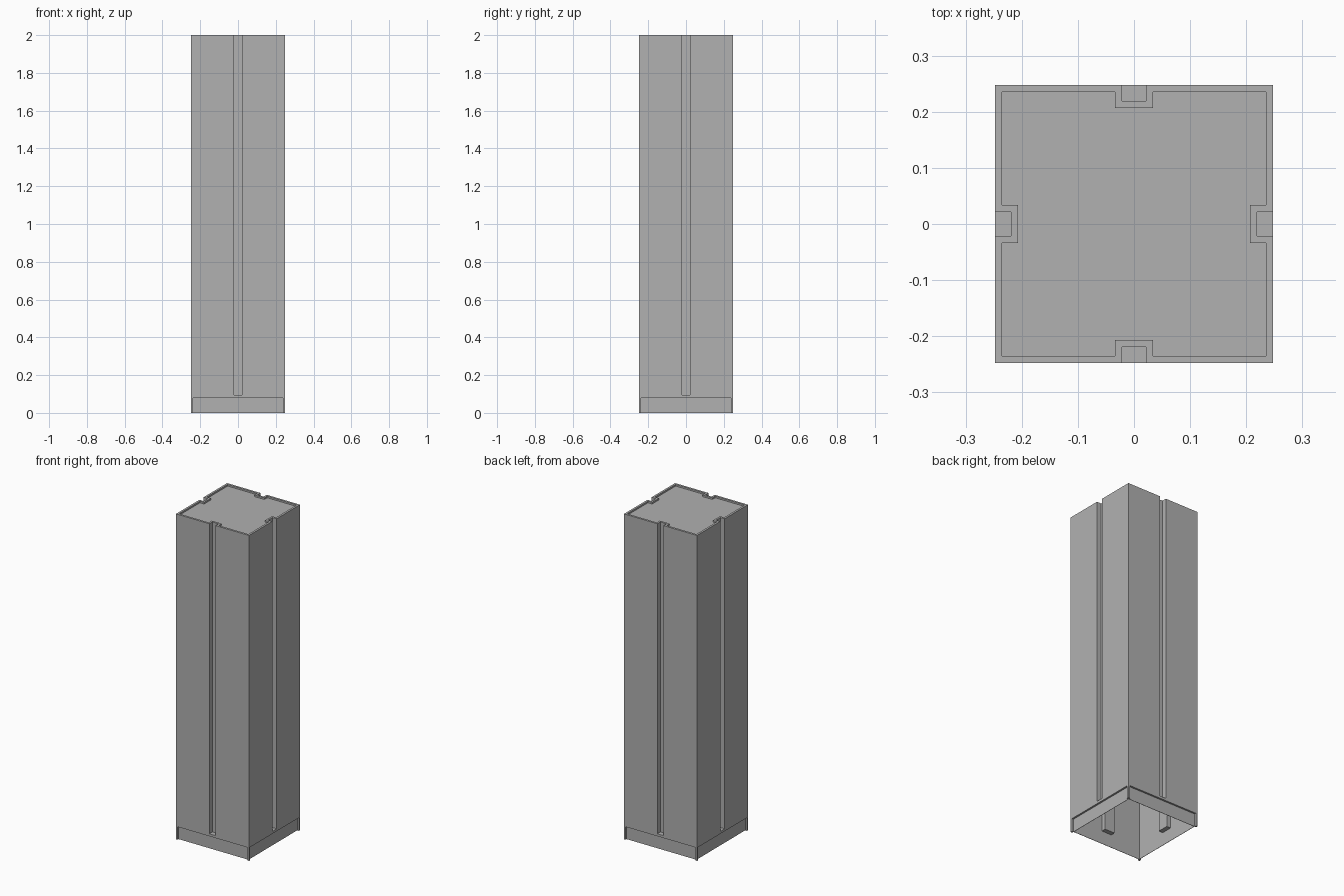
import bpy
import bmesh
from mathutils import Matrix, Vector

if "Cube" in bpy.data.objects:
    bpy.data.objects.remove(bpy.data.objects["Cube"], do_unlink=True)

HEIGHT = 2.0
OUTER = 0.248        # half width of the column
INNER = 0.235        # half width of the cavity
SKIRT = 0.08         # height of the recessed base panels
PANEL = 0.237        # outer plane and half width of the base panels

grey = bpy.data.materials.new("plain grey")
grey.use_nodes = True
colour = (0.44, 0.44, 0.44, 1)
grey.diffuse_color = colour
grey.node_tree.nodes["Principled BSDF"].inputs["Base Color"].default_value = colour


def notched_square(half, notch_half, notch_floor):
    """Square outline with a notch in the middle of each side."""
    side = [(-half, -half), (-notch_half, -half), (-notch_half, -notch_floor),
            (notch_half, -notch_floor), (notch_half, -half)]
    points = []
    for turn in range(4):
        for x, y in side:
            for _ in range(turn):
                x, y = -y, x
            points.append((x, y))
    return points


def square(half):
    return [(-half, -half), (half, -half), (half, half), (-half, half)]


def prism(name, outline, low, high):
    bm = bmesh.new()
    base = bm.faces.new([bm.verts.new((x, y, low)) for x, y in outline])
    grown = bmesh.ops.extrude_face_region(bm, geom=[base])
    tops = [v for v in grown["geom"] if isinstance(v, bmesh.types.BMVert)]
    bmesh.ops.translate(bm, verts=tops, vec=Vector((0, 0, high - low)))
    bmesh.ops.recalc_face_normals(bm, faces=bm.faces)
    mesh = bpy.data.meshes.new(name)
    bm.to_mesh(mesh)
    bm.free()
    mesh.materials.append(grey)
    obj = bpy.data.objects.new(name, mesh)
    bpy.context.collection.objects.link(obj)
    return obj


def rect(x0, x1, y0, y1):
    return [(x0, y0), (x1, y0), (x1, y1), (x0, y1)]


column = prism("column", square(OUTER), 0, HEIGHT)
duct = notched_square(INNER, 0.034, 0.207)

# Hollow inside, open below, and the shallow tray on top
cutters = [
    prism("cavity_cutter", duct, 0.04, HEIGHT - 0.025),
    prism("base_opening_cutter", square(INNER), -0.1, SKIRT),
    prism("top_tray_cutter", duct, HEIGHT - 0.01, HEIGHT + 0.1),
]

# Long grooves and recessed base panels on all four sides
for turn in range(4):
    spin = Matrix.Rotation(turn * 1.5707963, 4, "Z")
    groove = prism("groove_cutter", rect(-0.021, 0.021, -0.4, -0.219), 0.095, HEIGHT + 0.1)
    recess = prism("recess_cutter", rect(-PANEL, PANEL, -0.4, -PANEL), -0.1, SKIRT)
    for cutter in (groove, recess):
        cutter.data.transform(spin)
        cutters.append(cutter)

for cutter in cutters:
    cutter.hide_render = True
    cut = column.modifiers.new(cutter.name, "BOOLEAN")
    cut.operation = "DIFFERENCE"
    cut.solver = "EXACT"
    cut.object = cutter

# Bake the cuts and drop the cutters
bpy.context.view_layer.update()
graph = bpy.context.evaluated_depsgraph_get()
baked = bpy.data.meshes.new_from_object(column.evaluated_get(graph))
column.modifiers.clear()
column.data = baked
for cutter in cutters:
    bpy.data.objects.remove(cutter, do_unlink=True)
